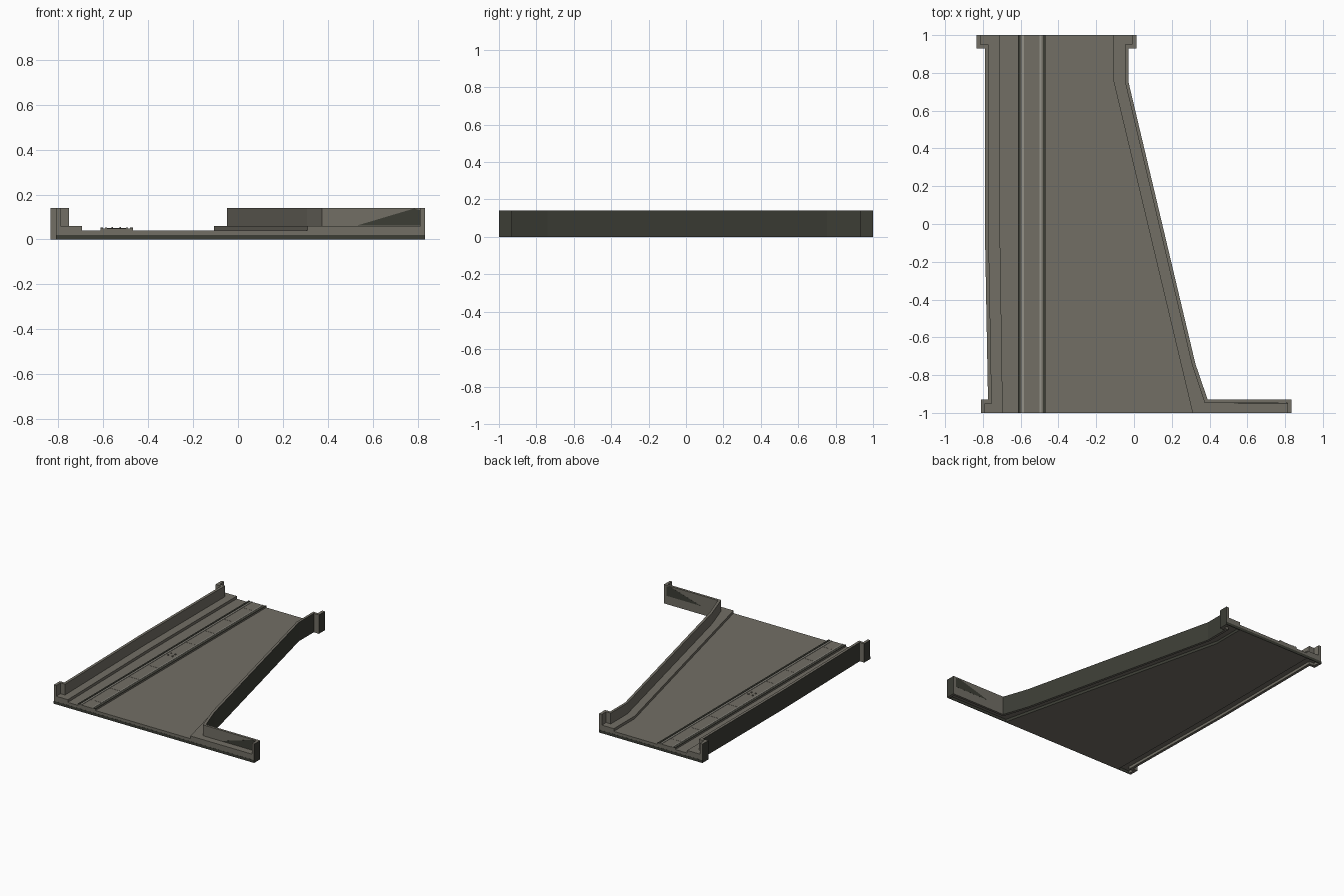
import bpy, bmesh

if "Cube" in bpy.data.objects:
    bpy.data.objects.remove(bpy.data.objects["Cube"])


def colour(name, rgb):
    mat = bpy.data.materials.new(name)
    mat.diffuse_color = (*rgb, 1)
    mat.use_nodes = True
    mat.node_tree.nodes["Principled BSDF"].inputs["Base Color"].default_value = mat.diffuse_color
    return mat


stone = colour("grey_brown_concrete", (0.168, 0.158, 0.13))
dark = colour("dark_olive_grey", (0.045, 0.047, 0.036))
pale = colour("pale_rail_grey", (0.30, 0.29, 0.25))


def prism(name, outline, z0, z1, mats=(stone,), rule=None):
    """Extrude a plan outline (x, y) from z0 to z1; rule(normal) picks the second colour."""
    bm = bmesh.new()
    face = bm.faces.new([bm.verts.new((x, y, z0)) for x, y in outline])
    new = bmesh.ops.extrude_face_region(bm, geom=[face])["geom"]
    bmesh.ops.translate(bm, vec=(0, 0, z1 - z0),
                        verts=[v for v in new if isinstance(v, bmesh.types.BMVert)])
    bmesh.ops.recalc_face_normals(bm, faces=bm.faces[:])
    bm.normal_update()
    if rule:
        for f in bm.faces:
            f.material_index = int(rule(f.normal))
    mesh = bpy.data.meshes.new(name)
    bm.to_mesh(mesh)
    bm.free()
    for m in mats:
        mesh.materials.append(m)
    obj = bpy.data.objects.new(name, mesh)
    bpy.context.collection.objects.link(obj)
    return obj


def box(name, x0, x1, y0, y1, z0, z1, mat=stone):
    return prism(name, [(x0, y0), (x1, y0), (x1, y1), (x0, y1)], z0, z1, (mat,))


# Plan lines, listed from back to front
left_outer = [(-0.835, 1), (-0.835, 0.93), (-0.79, 0.93), (-0.79, 0),
              (-0.773, -0.93), (-0.81, -0.93), (-0.81, -1)]
left_inner = [(-0.813, 1), (-0.813, 0.95), (-0.77, 0.95), (-0.77, 0),
              (-0.753, -0.95), (-0.79, -0.95), (-0.79, -1)]
left_kerb = [(-0.71, 1), (-0.71, 0), (-0.695, -1)]
right_outer = [(0.012, 1), (0.012, 0.93), (-0.03, 0.93), (-0.03, 0.755),
               (0.325, -0.74), (0.39, -0.93), (0.833, -0.93), (0.833, -1)]
right_inner = [(-0.01, 1), (-0.01, 0.95), (-0.048, 0.95), (-0.048, 0.755),
               (0.307, -0.745), (0.375, -0.948), (0.813, -0.948), (0.813, -1)]
right_kerb = [(-0.108, 1), (-0.108, 0.755), (0.31, -1)]

# Deck with a dark-sided base layer
slab = left_kerb + right_kerb[::-1]
prism("base_layer", slab, 0, 0.02, (stone, dark), lambda n: abs(n.z) < 0.5)
prism("deck", slab, 0.02, 0.04)

# Kerbs and parapet walls; the outward wall faces are dark
for side, sign, outer, inner, kerb in (
        ("left", -1, left_outer, left_inner, left_kerb),
        ("right", 1, right_outer, right_inner, right_kerb)):
    prism(side + "_parapet", outer + inner[::-1], 0, 0.14, (stone, dark),
          lambda n, s=sign: n.x * s > 0.5)
    prism(side + "_kerb", inner + kerb[::-1], 0.02, 0.06)

# Dark lower edge strips across the front and back ends
box("front_edge_strip", -0.81, 0.833, -1.001, -0.996, 0, 0.02, dark)
box("back_edge_strip", -0.835, 0.012, 0.996, 1.001, 0, 0.02, dark)

# Dark wedge panels on both faces of the wing wall
for name, y in (("wing_wedge_inner", -0.9495), ("wing_wedge_outer", -0.9305)):
    bm = bmesh.new()
    face = bm.faces.new([bm.verts.new((x, y, z)) for x, z in
                         ((0.53, 0.062), (0.812, 0.062), (0.812, 0.13), (0.785, 0.138))])
    new = bmesh.ops.extrude_face_region(bm, geom=[face])["geom"]
    bmesh.ops.translate(bm, vec=(0, 0.001, 0),
                        verts=[v for v in new if isinstance(v, bmesh.types.BMVert)])
    bmesh.ops.recalc_face_normals(bm, faces=bm.faces[:])
    mesh = bpy.data.meshes.new(name)
    bm.to_mesh(mesh)
    bm.free()
    mesh.materials.append(dark)
    bpy.context.collection.objects.link(bpy.data.objects.new(name, mesh))

# Track bed with dark outer rails and pale inner rails
box("track_bed", -0.613, -0.468, -1, 1, 0.04, 0.05)
for i, (x0, x1, m) in enumerate([(-0.613, -0.601, dark), (-0.592, -0.583, pale),
                                 (-0.499, -0.490, pale), (-0.481, -0.468, dark)]):
    box(f"rail_{i}", x0, x1, -1, 1, 0.05, 0.053, m)

# Thin cross joints between the rails
for i in range(9):
    y = -0.89 + i * 0.2225
    if abs(y) > 0.05:
        box(f"cross_joint_{i}", -0.583, -0.499, y - 0.002, y + 0.002, 0.05, 0.051)

# Small raised studs in the middle of the track
for x in (-0.56, -0.525):
    for y in (-0.018, 0.018):
        box("track_stud", x - 0.004, x + 0.004, y - 0.004, y + 0.004, 0.05, 0.056)
